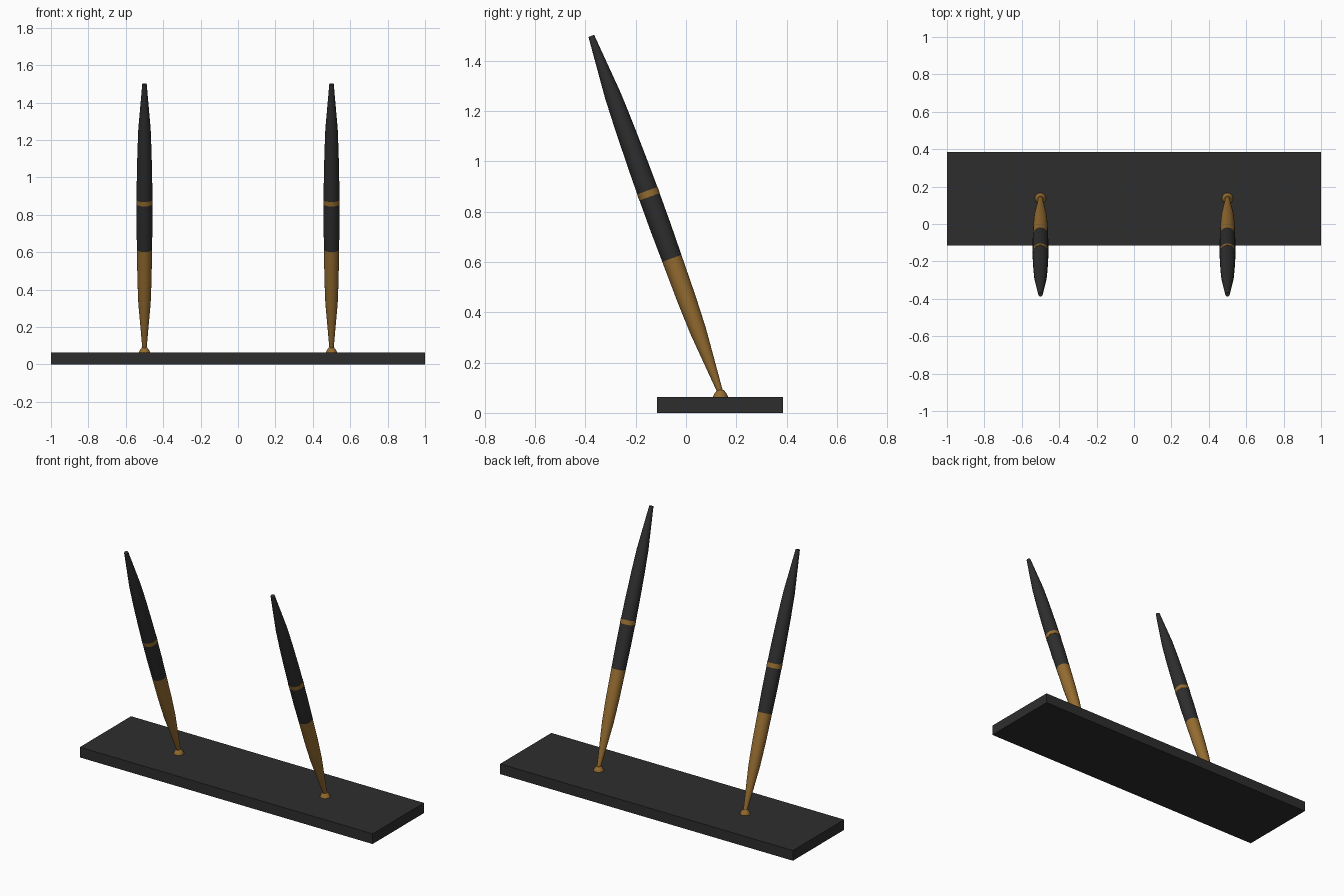
import bpy, bmesh, math
from mathutils import Matrix, Vector

if "Cube" in bpy.data.objects:
    bpy.data.objects.remove(bpy.data.objects["Cube"])


def material(name, rgb):
    m = bpy.data.materials.new(name)
    m.diffuse_color = (*rgb, 1)
    m.use_nodes = True
    m.node_tree.nodes["Principled BSDF"].inputs["Base Color"].default_value = m.diffuse_color
    return m


black = material("black", (0.027, 0.027, 0.027))
gold = material("gold", (0.30, 0.15, 0.03))


def finish(bm, name, mat, matrix=Matrix()):
    bmesh.ops.recalc_face_normals(bm, faces=bm.faces)
    me = bpy.data.meshes.new(name)
    bm.to_mesh(me)
    bm.free()
    me.materials.append(mat)
    ob = bpy.data.objects.new(name, me)
    ob.matrix_world = matrix
    bpy.context.collection.objects.link(ob)
    return ob


def lathe(name, profile, mat, matrix, sides=32):
    # closed solid of revolution from (radius, height) points
    bm = bmesh.new()
    rings = [[bm.verts.new((r * math.cos(2 * math.pi * i / sides),
                            r * math.sin(2 * math.pi * i / sides), z))
              for i in range(sides)] for r, z in profile]
    for a, b in zip(rings, rings[1:]):
        for i in range(sides):
            j = (i + 1) % sides
            bm.faces.new((a[i], a[j], b[j], b[i]))
    bm.faces.new(rings[0])
    bm.faces.new(rings[-1])
    ob = finish(bm, name, mat, matrix)
    bpy.ops.object.select_all(action='DESELECT')
    ob.select_set(True)
    bpy.context.view_layer.objects.active = ob
    bpy.ops.object.shade_smooth_by_angle(angle=math.radians(30))


# base slab
bm = bmesh.new()
bmesh.ops.create_cube(bm, size=1)
bmesh.ops.scale(bm, vec=(2, 0.5, 0.063), verts=bm.verts)
bmesh.ops.translate(bm, vec=(0, 0.135, 0.0315), verts=bm.verts)
finish(bm, "base_slab", black)

# two leaning pens, each in a small round socket
for side, x in (("left", -0.5), ("right", 0.5)):
    lathe(side + "_socket", [(0.03, 0.06), (0.029, 0.066), (0.023, 0.078),
                             (0.014, 0.09)],
          gold, Matrix.Translation((x, 0.137, 0)))
    lean = Matrix.Translation((x, 0.137, 0.08)) @ Matrix.Rotation(math.radians(19.9), 4, 'X')
    lathe(side + "_pen_grip", [(0.011, 0), (0.033, 0.262), (0.038, 0.40), (0.0405, 0.568)], gold, lean)
    lathe(side + "_pen_barrel", [(0.0405, 0.568), (0.0425, 0.70), (0.0425, 0.83)], black, lean)
    lathe(side + "_pen_ring", [(0.0435, 0.828), (0.0435, 0.854)], gold, lean)
    lathe(side + "_pen_cap", [(0.0425, 0.852), (0.0415, 0.95), (0.038, 1.12),
                              (0.033, 1.255), (0.012, 1.508)], black, lean)
